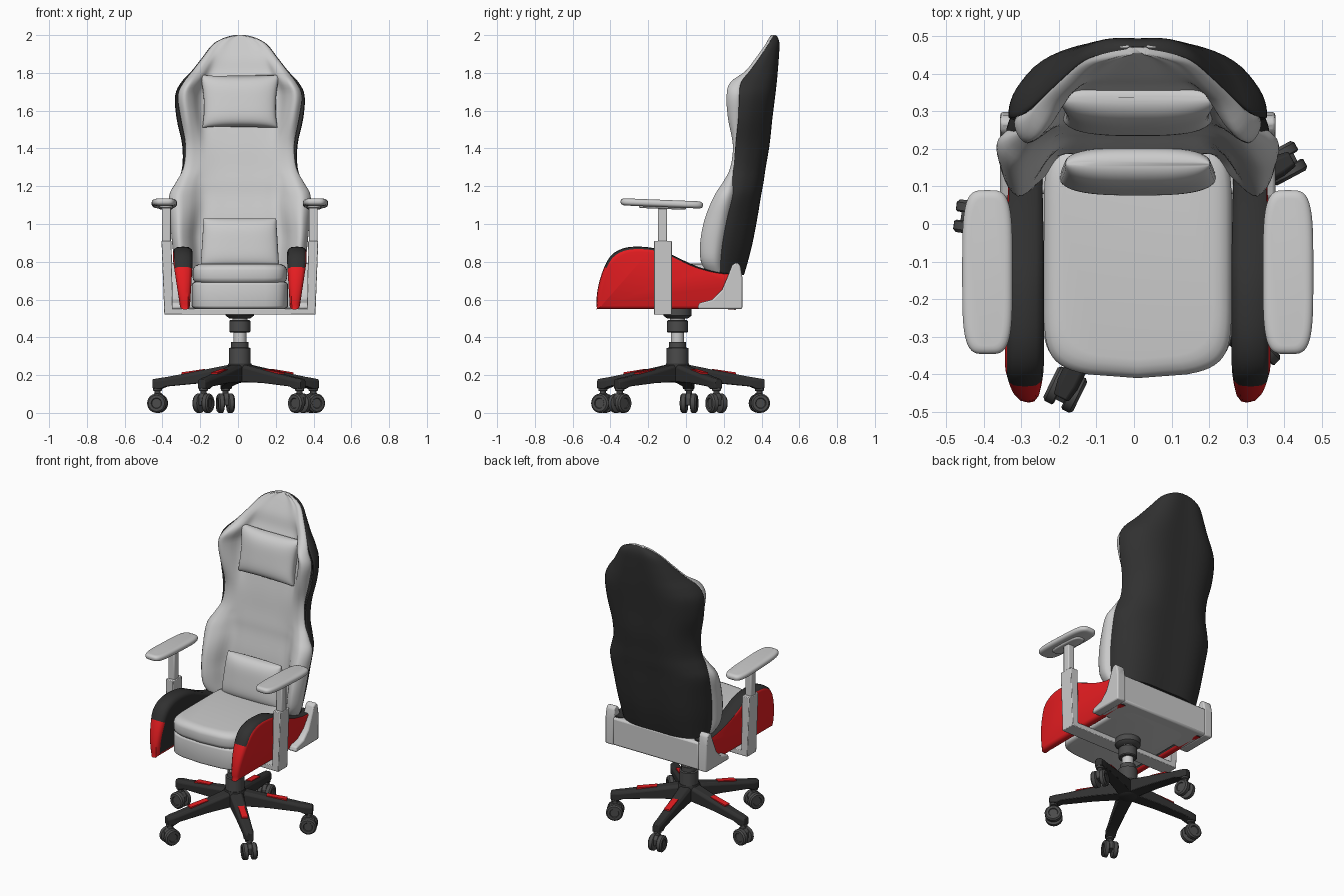
import bpy, bmesh, math
from math import sin, cos, pi

if "Cube" in bpy.data.objects:
    bpy.data.objects.remove(bpy.data.objects["Cube"])

CX, CY = 0.01, -0.045          # chair mid-plane, column position


def material(name, rgb):
    m = bpy.data.materials.new(name)
    m.diffuse_color = (*rgb, 1)
    m.use_nodes = True
    m.node_tree.nodes["Principled BSDF"].inputs["Base Color"].default_value = m.diffuse_color
    return m


BLACK = material("black", (0.03, 0.03, 0.03))
DARK = material("dark_plastic", (0.07, 0.07, 0.07))
RED = material("red", (0.78, 0.012, 0.015))


def spline(pts, n, closed=False):
    """Catmull-Rom curve through tuples of any length."""
    k, out = len(pts), []
    get = (lambda i: pts[i % k]) if closed else (lambda i: pts[max(0, min(k - 1, i))])
    for i in range(k if closed else k - 1):
        for j in range(n):
            t = j / n
            out.append([b + .5 * t * (c - a + t * (2*a - 5*b + 4*c - d + t * (3*(b - c) + d - a)))
                        for a, b, c, d in zip(get(i-1), get(i), get(i+1), get(i+2))])
    return out if closed else out + [list(pts[-1])]


def loft(name, rings, mats=(), pick=None, bevel=0, angle=40):
    """Skin closed rings of points, cap both ends."""
    bm = bmesh.new()
    vs = [[bm.verts.new(p) for p in r] for r in rings]
    for a, b in zip(vs, vs[1:]):
        for i in range(len(a)):
            j = (i + 1) % len(a)
            bm.faces.new((a[i], a[j], b[j], b[i]))
    bm.faces.new(vs[0])
    bm.faces.new(vs[-1])
    bmesh.ops.recalc_face_normals(bm, faces=bm.faces)
    if pick:
        for f in bm.faces:
            f.material_index = pick(f)
    me = bpy.data.meshes.new(name)
    bm.to_mesh(me)
    bm.free()
    ob = bpy.data.objects.new(name, me)
    bpy.context.collection.objects.link(ob)
    for m in mats:
        me.materials.append(m)
    if bevel:
        mod = ob.modifiers.new("bevel", 'BEVEL')
        mod.width, mod.segments = bevel, 2
    bpy.ops.object.select_all(action='DESELECT')
    ob.select_set(True)
    bpy.context.view_layer.objects.active = ob
    bpy.ops.object.shade_smooth_by_angle(angle=math.radians(angle))
    return ob


def box(name, x0, x1, y0, y1, z0, z1, mats=(), bevel=0):
    rect = [(x0, y0), (x1, y0), (x1, y1), (x0, y1)]
    return loft(name, [[(x, y, z) for x, y in rect] for z in (z0, z1)], mats, bevel=bevel)


def lathe(name, prof, mats=(), x=CX, y=CY, n=32):
    return loft(name, [[(x + r*cos(2*pi*i/n), y + r*sin(2*pi*i/n), z) for i in range(n)] for r, z in prof], mats)


def spow(v, e):
    return math.copysign(abs(v) ** e, v)


def cushion(name, x, y, hx, hy, z0, z1, rnd, e, bow=0, tilt=0, n=64):
    """Rounded slab with a superellipse outline, bowed front and tilt."""
    prof = [(rnd*(1 - sin(a)), z0 + rnd*.7*(1 - cos(a))) for a in (0, .4, .8, 1.2, pi/2)]
    prof += [(rnd*(1 - cos(a)), z1 - rnd*.7*(1 - sin(a))) for a in (0, .4, .8, 1.2, pi/2)]
    rings = []
    for inset, z in prof:
        ring = []
        for i in range(n):
            u, v = spow(cos(2*pi*i/n), e), spow(sin(2*pi*i/n), e)
            py = (hy - inset) * v
            ring.append((x + (hx - inset)*u, y + py - (bow*(1 - u*u) if v < 0 else 0)*abs(v), z + tilt*py))
        rings.append(ring)
    return loft(name, rings)


def pillow(name, y, z, hx, hz, t, pinch, taper, lean, n=48):
    rings = []
    for k in range(21):
        v = sin(-pi/2 + pi*k/20) * .999
        th = t * (1 - v**4) ** .5 + .004
        ring = []
        for i in range(n):
            a = 2*pi*i/n
            u = spow(cos(a), .7)
            pz = hz * v * (1 - pinch*(1 - u*u))
            ring.append((CX + hx*u*(1 - pinch*(1 - v*v) + taper*v), y + th*spow(sin(a), .7) + lean*pz, z + pz))
        rings.append(ring)
    return loft(name, rings, angle=60)


# Backrest stations: z, shell half width, pad half width, back y, side seam y, wing front y, panel y
rows = [(.73, .30, .30, .305, .18, .12, .20), (.80, .32, .34, .325, .165, .08, .185),
        (.90, .335, .355, .35, .175, .075, .19), (1.03, .345, .365, .375, .20, .10, .205),
        (1.15, .35, .37, .395, .23, .15, .23), (1.22, .33, .335, .408, .242, .195, .24),
        (1.30, .305, .295, .42, .255, .235, .255), (1.42, .305, .285, .44, .265, .248, .275),
        (1.56, .335, .31, .455, .28, .222, .305), (1.68, .342, .325, .47, .285, .215, .33),
        (1.75, .31, .295, .478, .295, .235, .345), (1.81, .255, .248, .484, .34, .315, .37),
        (1.88, .20, .195, .49, .39, .37, .39), (1.95, .145, .14, .494, .435, .42, .425),
        (1.985, .085, .08, .487, .455, .44, .445), (2.0, .03, .028, .475, .465, .452, .455)]
shell, pad = [], []
for z, w, p, yb, ys, yw, yf in spline(rows, 4):
    d = yb - ys
    xp = min(.2 + .14*max(0, 1.1 - z), .62*p)
    half_shell = [(0, yb), (.45*w, yb), (.75*w, yb - .2*d), (.94*w, yb - .58*d), (w, ys + .1*d),
                  (.96*w, ys), (.7*w, ys + .45*d), (0, yb - .4*d)]
    half_pad = [(0, yf), (.6*xp, yf), (xp, yf - .005), (xp + .4*(p - xp), yf + .7*(yw - yf)),
                (xp + .75*(p - xp), yw), (p, (yw + ys)/2), (.97*p, ys + .01), (.65*p, ys + .4*d), (0, ys + .5*d)]
    for half, rings in ((half_shell, shell), (half_pad, pad)):
        loop = half + [(-x, y) for x, y in half[-2:0:-1]]
        rings.append([(CX + x, y, z) for x, y in spline(loop, 4, True)])
loft("backrest_shell", shell, [BLACK], angle=60)
loft("backrest_padding", pad, angle=60)

# Pillows
pillow("head_pillow", .305, 1.65, .205, .14, .055, .07, .03, .2)
pillow("lumbar_pillow", .14, .90, .2, .13, .052, .0, -.04, .15)

# Seat
cushion("seat_cushion", CX, -.085, .25, .29, .68, .79, .05, .28, bow=.035)
cushion("seat_front_panel", CX, -.06, .255, .31, .55, .695, .025, .28, bow=.03)
box("seat_rear_base", CX - .315, CX + .315, .08, .298, .55, .73, bevel=.012)

# Seat side bolsters, with red outside and black inside/top
prof = [(-.472, .555), (-.47, .64), (-.445, .74), (-.40, .83), (-.33, .872), (-.24, .88), (-.14, .865),
        (-.04, .82), (.06, .775), (.17, .745), (.26, .735), (.285, .72), (.27, .56), (.2, .55), (-.2, .55), (-.45, .55)]
curve = spline(prof, 3, True)
for s, side in ((-1, "left"), (1, "right")):
    def width(z):
        k = min(1, (z - .55) / .25)
        return .265 - .015*k, .315 + .038*k

    rings = []
    for t, inset in ((0, .03), (.05, .015), (.2, .003), (.5, 0), (.8, .003), (.95, .013), (1, .028)):
        ring = []
        for y, z in curve:
            f = 1 - inset / .2
            y2, z2 = -.1 + (y + .1)*(1 - inset/.37), .68 + (z - .68)*f
            a, b = width(z2)
            ring.append((CX + s*(a + t*(b - a)), y2, z2))
        rings.append(ring)

    def pick(face):
        c = face.calc_center_median()
        a, b = width(c.z)
        t = (abs(c.x - CX) - a) / (b - a)
        return 1 if t < .9 and (c.z > .77 or c.y > -.3) and face.normal.z > -.5 else 0
    loft(side + "_seat_bolster", rings, [RED, BLACK], pick)

    # Hinge bracket at the rear corner
    br = [(.06, .555), (.07, .582), (.14, .6), (.19, .65), (.22, .72), (.245, .785), (.27, .797),
          (.288, .78), (.298, .72), (.298, .55), (.07, .55)]
    loft(side + "_hinge_bracket", [[(CX + s*x, y, z) for y, z in br] for x in (.305, .366)], bevel=.008)

    # Armrest: leaning upright, slider, under-plate, pad
    up = [(.355, .40, .52), (.362, .415, .91)]
    loft(side + "_arm_upright", [[(CX + s*x, y, z) for x, y in ((a, -.17), (b, -.17), (b, -.075), (a, -.075))]
                                 for a, b, z in up], bevel=.004)
    x = CX + s*.389
    box(side + "_arm_slider", x - .023, x + .023, -.148, -.1, .88, 1.095, bevel=.006)
    cushion(side + "_arm_plate", CX + s*.392, -.125, .04, .125, 1.08, 1.1, .012, .6, tilt=-.04)
    cushion(side + "_arm_pad", CX + s*.4, -.128, .067, .218, 1.09, 1.128, .022, .5, tilt=-.04)
box("arm_crossbar", CX - .4, CX + .4, -.17, -.075, .52, .552, bevel=.004)

# Gas column
lathe("tilt_plate", [(.055, .50), (.075, .515), (.075, .551)], [DARK])
lathe("column_top", [(.04, .48), (.04, .53)])
lathe("column_collar", [(.05, .425), (.055, .43), (.055, .487), (.05, .492)], [DARK])
lathe("column_piston", [(.034, .36), (.034, .44)])
lathe("column_sleeve", [(.057, .22), (.057, .343), (.046, .346), (.046, .375)], [DARK])
lathe("base_hub", [(.05, .16), (.07, .175), (.07, .24), (.06, .262)], [BLACK])

# Five-star base and casters
for k in range(5):
    ang = math.radians(28 + 72*k)
    d, t = (cos(ang), sin(ang)), (-sin(ang), cos(ang))

    def at(r, o, z):
        return (CX + r*d[0] + o*t[0], CY + r*d[1] + o*t[1], z)

    rings = [[at(r, -w, z0), at(r, w, z0), at(r, w, z1 - .015), at(r, w*.65, z1), at(r, -w*.65, z1), at(r, -w, z1 - .015)]
             for r, w, z0, z1 in ((.03, .042, .165, .26), (.2, .036, .158, .226), (.39, .03, .14, .19), (.425, .03, .125, .185), (.465, .022, .13, .178))]
    loft(f"base_leg_{k+1}", rings, [BLACK], bevel=.004, angle=30)
    loft(f"leg_inlay_{k+1}", [[at(r, -.019, z - .02), at(r, .019, z - .02), at(r, .019, z), at(r, -.019, z)]
                              for r, z in ((.19, .232), (.31, .2145))], [RED])
    cx, cy, _ = at(.44, 0, 0)
    lathe(f"caster_stem_{k+1}", [(.016, .07), (.016, .115), (.024, .118), (.024, .14)], [DARK], cx, cy, 16)
    loft(f"caster_fork_{k+1}", [[at(.44 + a, o, z) for a, z in ((-.035, .04), (.03, .04), (.035, .085), (.015, .105), (-.02, .105), (-.038, .08))]
                                for o in (-.013, .013)], [DARK], bevel=.003)
    for s in (-1, 1):
        loft(f"caster_wheel_{k+1}_{'a' if s < 0 else 'b'}",
             [[at(.44 + r*cos(b*pi/14), s*o, .051 + r*sin(b*pi/14)) for b in range(28)]
              for o, r in ((.011, .045), (.015, .051), (.036, .051), (.044, .043), (.044, .028), (.039, .025))], [DARK])
